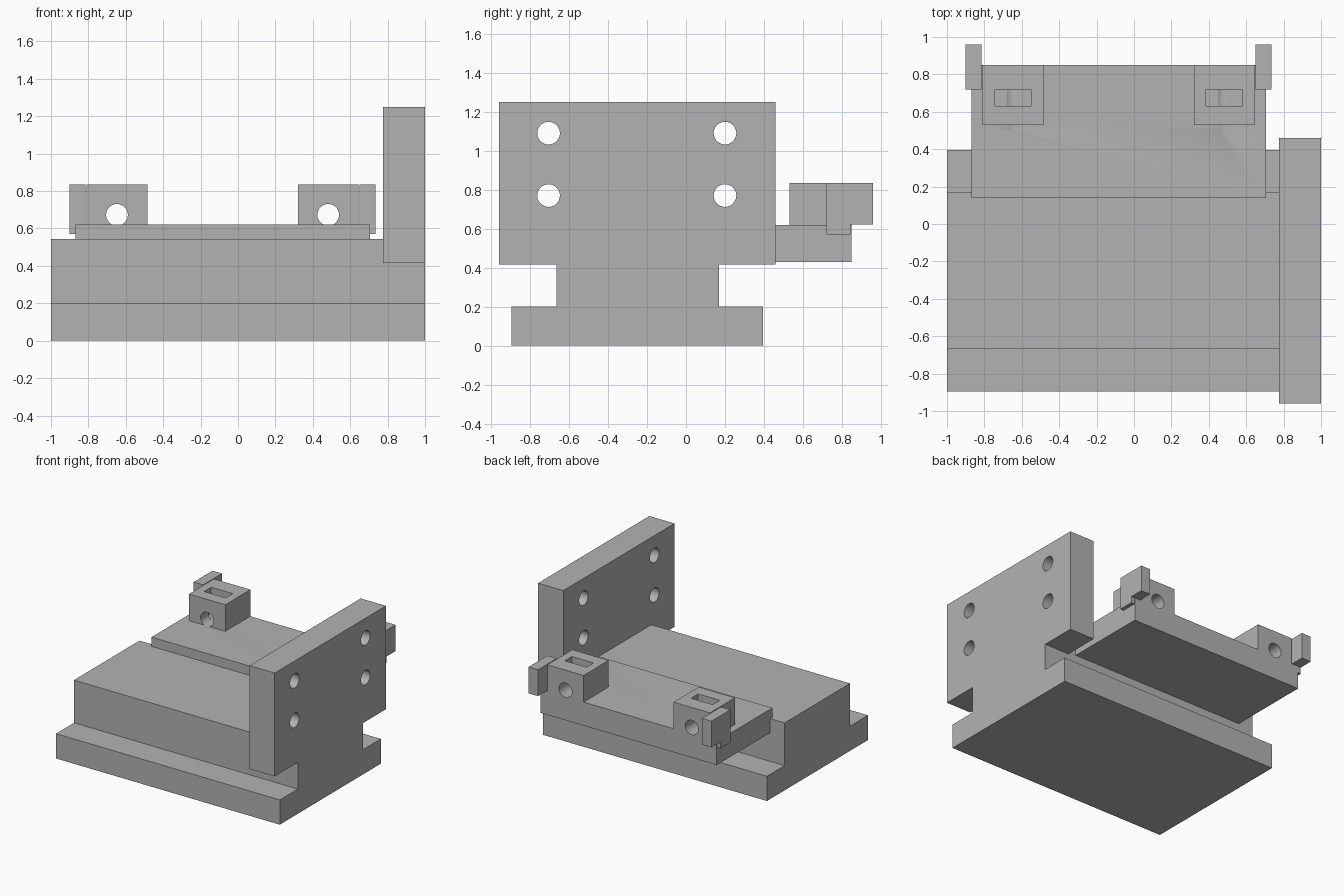
import bpy
import math
from mathutils import Vector

if "Cube" in bpy.data.objects:
    bpy.data.objects.remove(bpy.data.objects["Cube"], do_unlink=True)

grey = bpy.data.materials.new("machined_grey")
grey.use_nodes = True
colour = (0.45, 0.45, 0.45, 1)
grey.diffuse_color = colour
grey.node_tree.nodes["Principled BSDF"].inputs["Base Color"].default_value = colour


def box(name, x, y, z):
    """Box from (min, max) extents on each axis."""
    lo, hi = (Vector(v) for v in zip(x, y, z))
    bpy.ops.mesh.primitive_cube_add(size=1)
    ob = bpy.context.object
    ob.name = name
    for v in ob.data.vertices:
        v.co = [(a + b) / 2 + c * (b - a) for a, b, c in zip(lo, hi, v.co)]
    ob.data.materials.append(grey)
    return ob


def rod(name, centre, length, rotation):
    """Cylinder used to drill a round hole."""
    bpy.ops.mesh.primitive_cylinder_add(vertices=48, radius=0.058, depth=length,
                                        location=centre, rotation=rotation)
    ob = bpy.context.object
    ob.name = name
    ob.data.materials.append(grey)
    return ob


def combine(target, tool, operation):
    """Apply a boolean and remove the tool object."""
    tool.hide_render = True
    mod = target.modifiers.new(operation.lower(), "BOOLEAN")
    mod.operation, mod.solver, mod.object = operation, "EXACT", tool
    bpy.context.view_layer.objects.active = target
    bpy.ops.object.modifier_apply(modifier=mod.name)
    bpy.data.objects.remove(tool, do_unlink=True)


def smooth(ob):
    bpy.ops.object.select_all(action="DESELECT")
    ob.select_set(True)
    bpy.context.view_layer.objects.active = ob
    bpy.ops.object.shade_smooth_by_angle(angle=math.radians(30))


# Stepped base with the upright side plate
base = box("stepped_base", (-1, 1), (-0.895, 0.395), (0, 0.2))
combine(base, box("block", (-1, 1), (-0.665, 0.17), (0.1, 0.545)), "UNION")
combine(base, box("side_plate", (0.775, 1), (-0.96, 0.46), (0.415, 1.25)), "UNION")

# Four bolt holes through the side plate
for y in (-0.705, 0.2):
    for z in (0.77, 1.09):
        combine(base, rod("bolt_hole", (0.9, y, z), 0.6, (0, math.pi / 2, 0)),
                "DIFFERENCE")
smooth(base)

# Rear shelf with two drilled and slotted lugs
MID = -0.0825
shelf = box("rear_shelf", (-0.87, 0.705), (0.14, 0.85), (0.43, 0.62))
for side in (-1, 1):
    c = MID + side * 0.5645
    combine(shelf, box("lug", (c - 0.162, c + 0.162), (0.53, 0.85), (0.55, 0.835)),
            "UNION")
for side in (-1, 1):
    c = MID + side * 0.5645
    combine(shelf, rod("lug_hole", (c, 0.7, 0.673), 0.4, (math.pi / 2, 0, 0)),
            "DIFFERENCE")
    combine(shelf, box("lug_slot", (c - 0.097, c + 0.097), (0.63, 0.72), (0.625, 1)),
            "DIFFERENCE")
smooth(shelf)

# Outer tabs, each with a lip hooking down over the shelf edge
for side, label in ((-1, "right"), (1, "left")):
    def span(a, b):
        return sorted((MID + side * a, MID + side * b))
    tab = box(label + "_tab", span(0.733, 0.8175), (0.72, 0.96), (0.622, 0.835))
    combine(tab, box("lip", span(0.7875, 0.8175), (0.72, 0.845), (0.57, 0.7)), "UNION")
